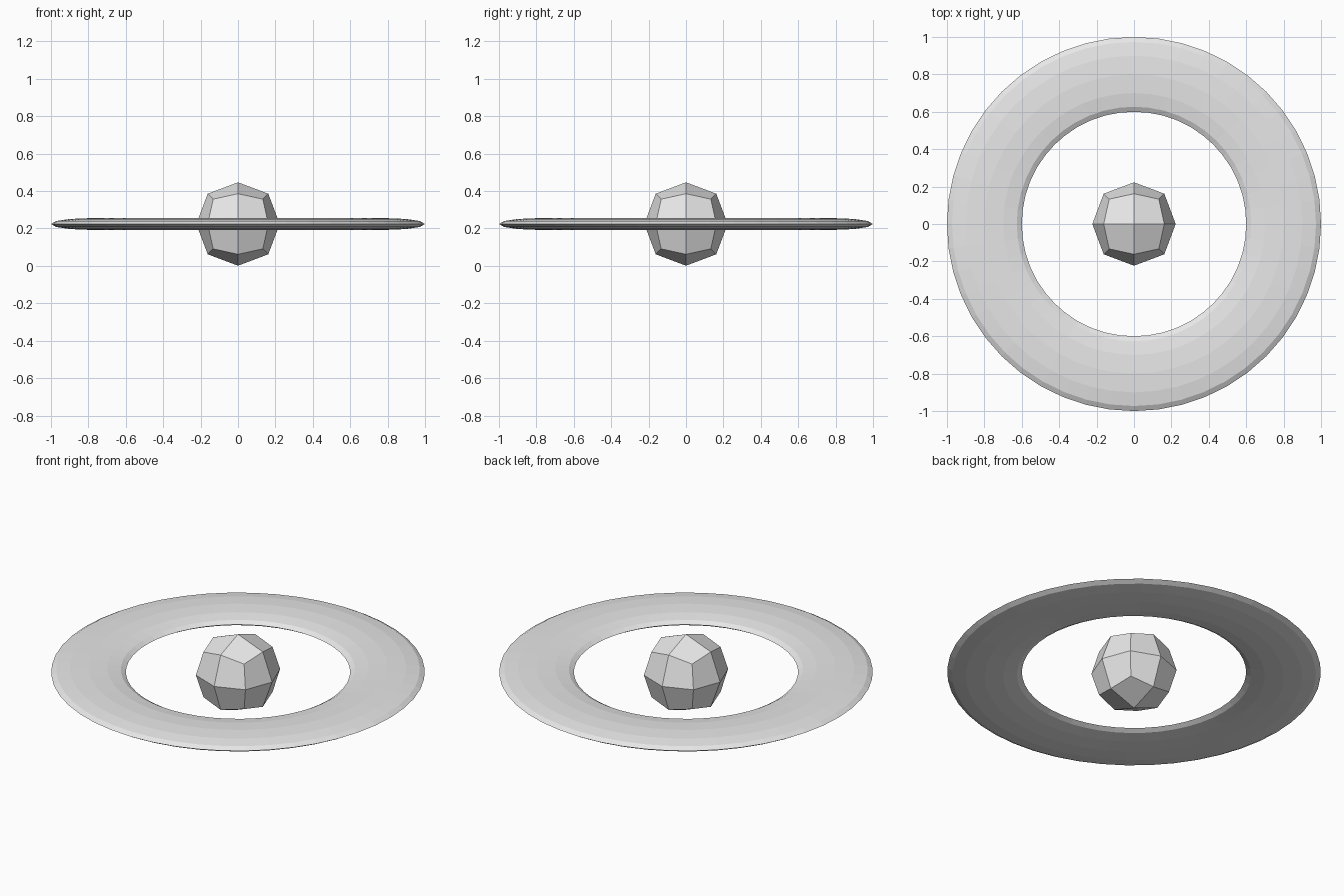
import bpy

# Remove the default object
cube = bpy.data.objects.get("Cube")
if cube:
    bpy.data.objects.remove(cube, do_unlink=True)

CENTRE_Z = 0.224
BALL_RADIUS = 0.223
RING_HALF_THICKNESS = 0.031
RING_MAJOR, RING_MINOR = 0.8, 0.2


def make_material(name, colour):
    mat = bpy.data.materials.new(name)
    mat.use_nodes = True
    mat.diffuse_color = colour
    mat.node_tree.nodes["Principled BSDF"].inputs["Base Color"].default_value = colour
    return mat


def finish(name, mat):
    obj = bpy.context.object
    obj.name = name
    obj.data.name = name
    obj.data.materials.append(mat)
    return obj


grey = make_material("light_grey", (0.8, 0.8, 0.8, 1))

# Faceted ball: a cube rounded by one subdivision, which shrinks it to 0.8395
bpy.ops.mesh.primitive_cube_add(size=2 * BALL_RADIUS / 0.8395, location=(0, 0, CENTRE_Z))
ball = finish("planet", grey)
rounding = ball.modifiers.new("rounding", "SUBSURF")
rounding.levels = rounding.render_levels = 1

# Flattened ring around the ball
bpy.ops.mesh.primitive_torus_add(
    major_segments=48, minor_segments=12,
    major_radius=RING_MAJOR, minor_radius=RING_MINOR,
    location=(0, 0, CENTRE_Z))
ring = finish("ring", grey)
ring.scale.z = RING_HALF_THICKNESS / RING_MINOR
for obj in (ball, ring):
    obj.data.shade_flat()
